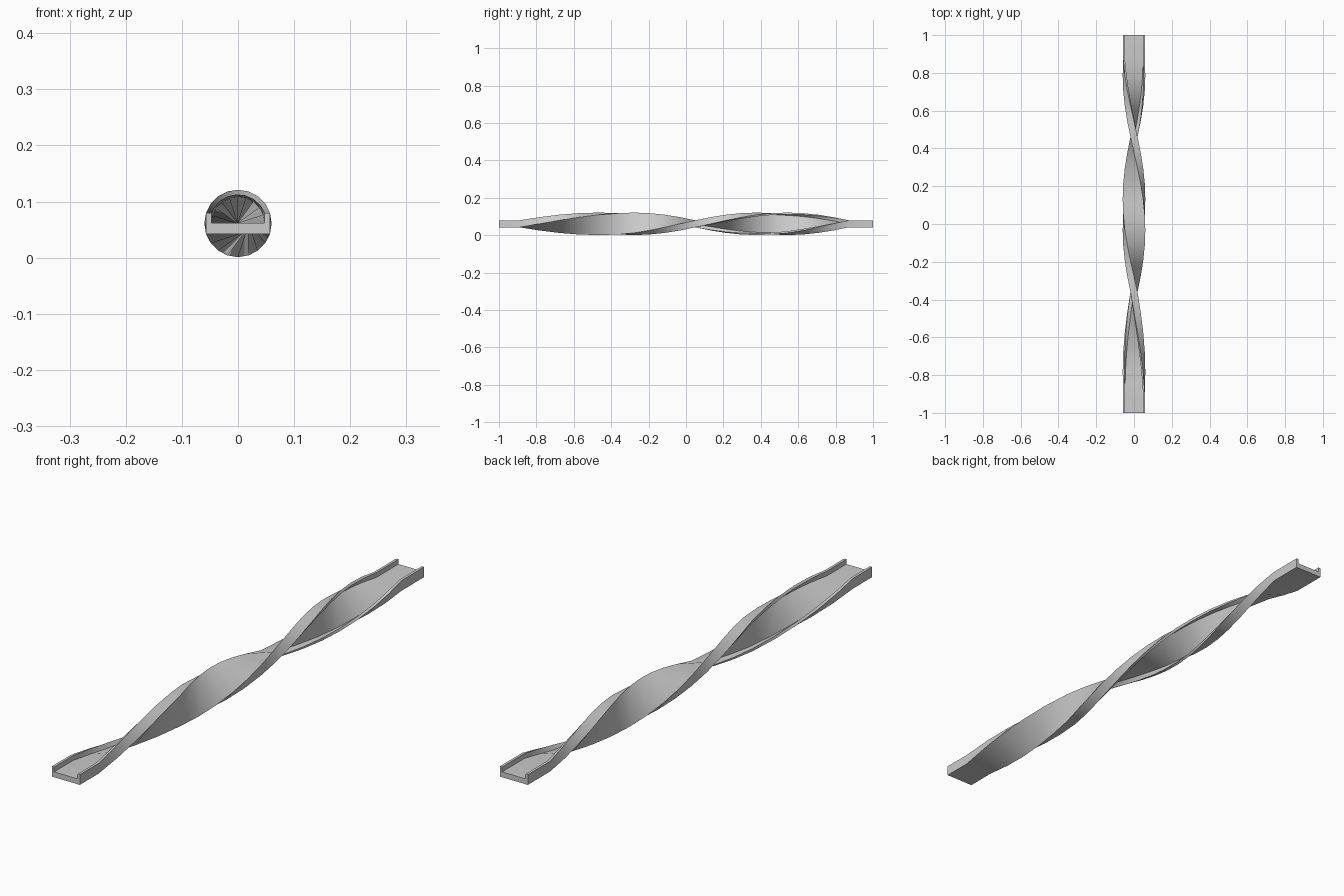
import bpy, bmesh, math

if "Cube" in bpy.data.objects:
    bpy.data.objects.remove(bpy.data.objects["Cube"])

# U-shaped channel section, centred on the twist axis (x, z)
W, H, T, F, AXIS = 0.057, 0.0187, 0.0095, 0.001, 0.061
SECTION = [(-W, -H), (W, -H), (W, H), (W - T, H), (W - T, F),
           (-W + T, F), (-W + T, H), (-W, H)]

# Twist stations: (y, degrees), straight at both ends
KEYS = [(-1, 0), (-0.89, 0), (-0.36, 90), (0.05, 180), (0.46, 270), (0.87, 360), (1, 360)]
STEPS = [1, 5, 5, 5, 5, 1]


def stations():
    yield KEYS[0]
    for (y0, a0), (y1, a1), n in zip(KEYS, KEYS[1:], STEPS):
        for i in range(1, n + 1):
            t = i / n
            yield y0 + (y1 - y0) * t, a0 + (a1 - a0) * t


# Loft the section through the stations
bm = bmesh.new()
rings = []
for y, deg in stations():
    c, s = math.cos(math.radians(deg)), math.sin(math.radians(deg))
    rings.append([bm.verts.new((x * c - z * s, y, AXIS + x * s + z * c)) for x, z in SECTION])
n = len(SECTION)
for a, b in zip(rings, rings[1:]):
    for i in range(n):
        j = (i + 1) % n
        bm.faces.new((a[i], a[j], b[j], b[i]))
# End caps
bm.faces.new(rings[0])
bm.faces.new(rings[-1])
bmesh.ops.recalc_face_normals(bm, faces=bm.faces[:])

mesh = bpy.data.meshes.new("twisted_channel")
bm.to_mesh(mesh)
bm.free()
track = bpy.data.objects.new("twisted_channel", mesh)
bpy.context.collection.objects.link(track)
bpy.context.view_layer.objects.active = track
track.select_set(True)
bpy.ops.object.shade_smooth_by_angle(angle=math.radians(30))
